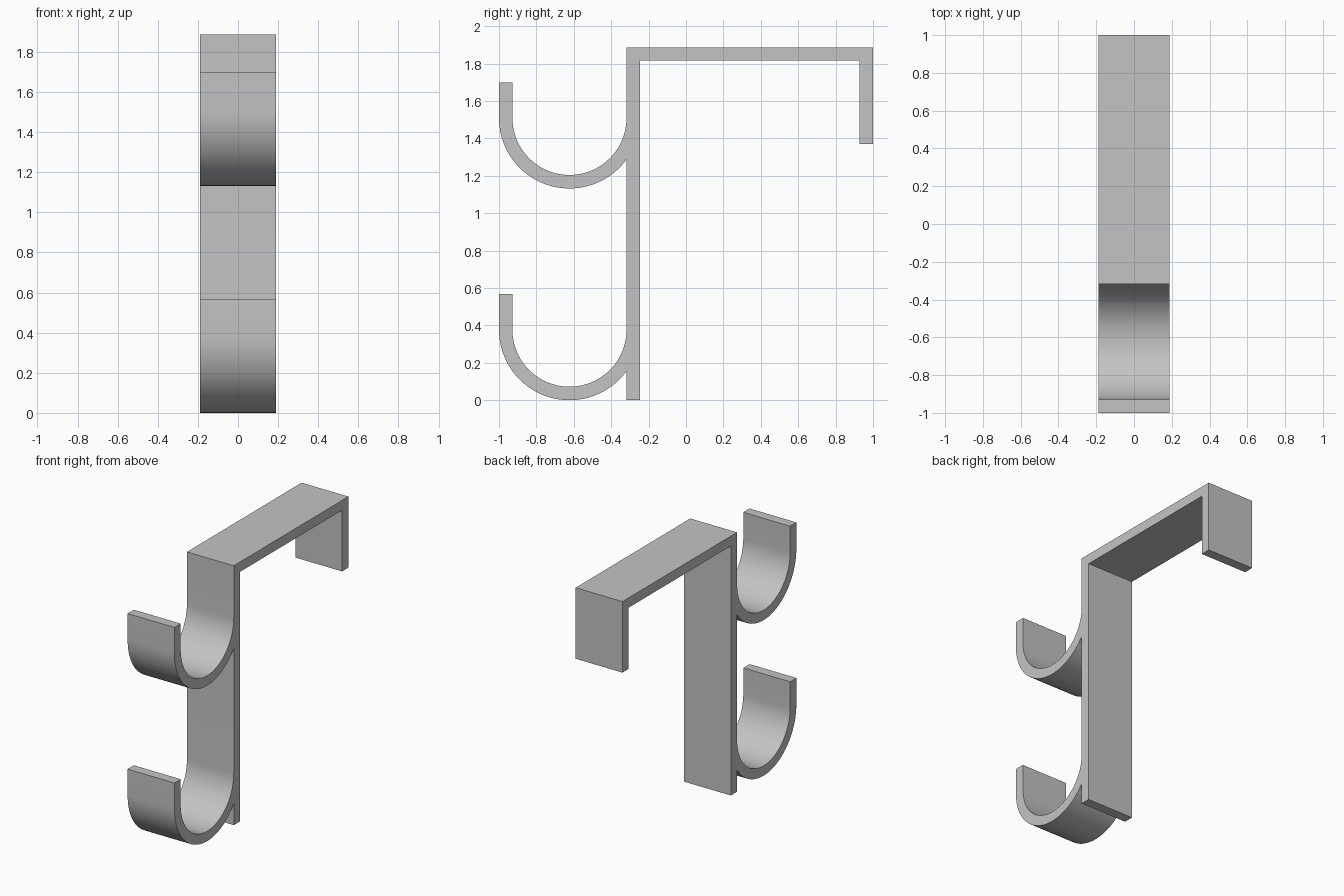
import bpy
import bmesh
from math import acos, cos, sin, pi

cube = bpy.data.objects.get("Cube")
if cube:
    bpy.data.objects.remove(cube, do_unlink=True)

WIDTH = 0.377            # strip width along x
THICK = 0.072            # material thickness
HEIGHT = 1.887
R_OUT = 0.377            # hook radii
R_IN = R_OUT - THICK
HOOK_Y = -1 + R_OUT      # centre line of the hooks
FRONT = HOOK_Y + R_IN    # front and back faces of the upright strip
BACK = FRONT + THICK
TIP = 0.567              # hook height from its lowest point
STEPS = 40

grey = bpy.data.materials.new("grey")
grey.use_nodes = True
colour = (0.55, 0.55, 0.55, 1)
grey.diffuse_color = colour
grey.node_tree.nodes["Principled BSDF"].inputs["Base Color"].default_value = colour


def arc(radius, z, start, end):
    """Points (y, z) along an arc about a hook centre."""
    angles = [start + (end - start) * i / STEPS for i in range(STEPS + 1)]
    return [(HOOK_Y + radius * cos(a), z + radius * sin(a)) for a in angles]


def hook(base):
    """Inside curve, flat tip, then outside curve back to the strip."""
    z = base + R_OUT
    inside = arc(R_IN, z, 0, -pi)
    tip = [(-1 + THICK, base + TIP), (-1, base + TIP)]
    outside = arc(R_OUT, z, -pi, -acos(R_IN / R_OUT))
    return inside + tip + outside


# Side outline: upright, top arm and rear lip, then the two hooks
outline = [
    (BACK, 0), (BACK, HEIGHT - THICK),
    (1 - THICK, HEIGHT - THICK), (1 - THICK, 1.37),
    (1, 1.37), (1, HEIGHT), (FRONT, HEIGHT),
]
outline += hook(1.132) + hook(0) + [(FRONT, 0)]

# Extrude the outline across the width
bm = bmesh.new()
side = bm.faces.new([bm.verts.new((-WIDTH / 2, y, z)) for y, z in outline])
extruded = bmesh.ops.extrude_face_region(bm, geom=[side], use_keep_orig=True)
moved = [v for v in extruded["geom"] if isinstance(v, bmesh.types.BMVert)]
bmesh.ops.translate(bm, verts=moved, vec=(WIDTH, 0, 0))
bmesh.ops.recalc_face_normals(bm, faces=bm.faces)

mesh = bpy.data.meshes.new("double_hook_hanger")
bm.to_mesh(mesh)
bm.free()
mesh.materials.append(grey)
hanger = bpy.data.objects.new("double_hook_hanger", mesh)
bpy.context.collection.objects.link(hanger)

# Smooth curves, crisp corners
bpy.ops.object.select_all(action="DESELECT")
hanger.select_set(True)
bpy.context.view_layer.objects.active = hanger
bpy.ops.object.shade_smooth_by_angle(angle=pi / 6)
